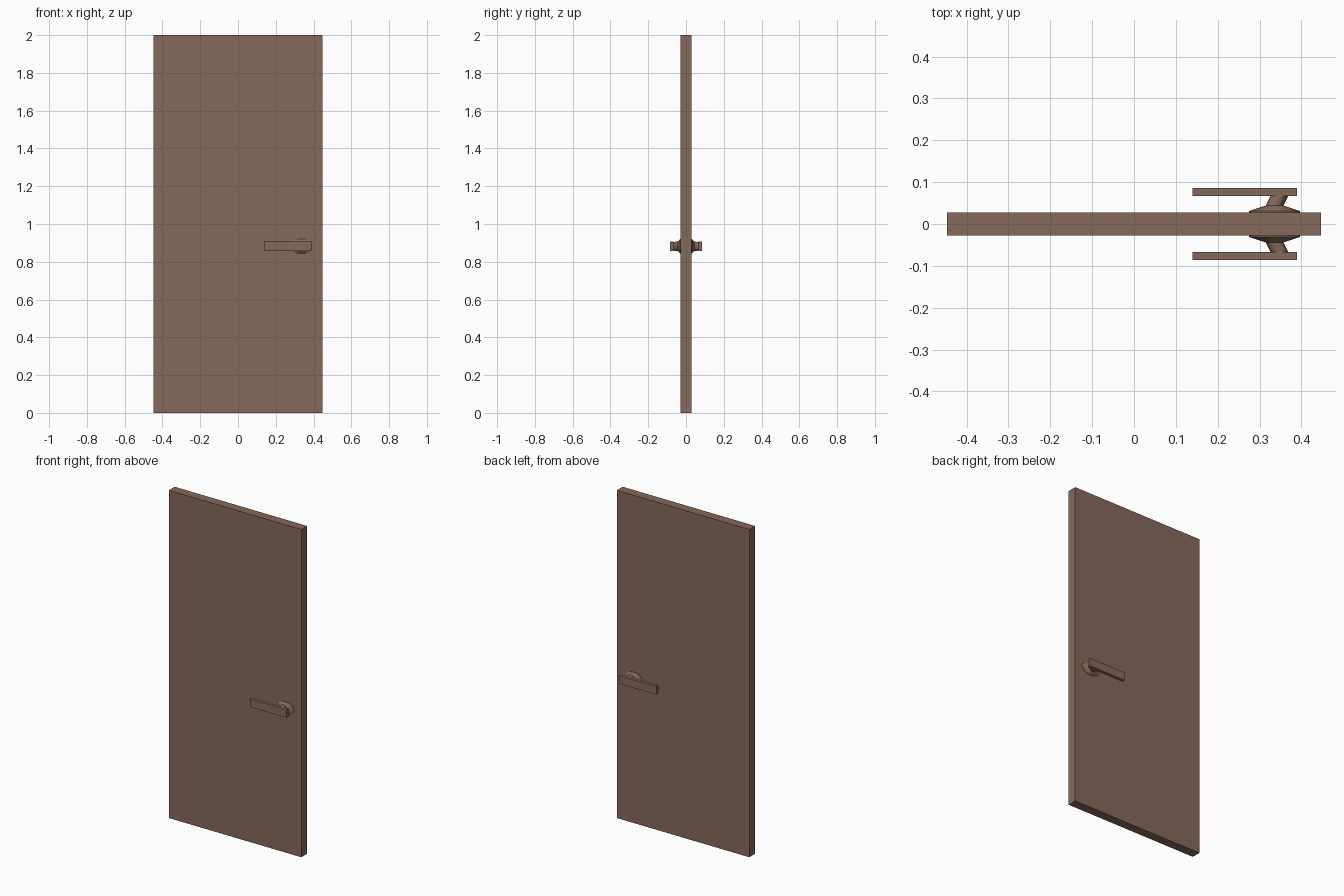
import bpy, bmesh
from math import sin, cos, pi, copysign

if "Cube" in bpy.data.objects:
    bpy.data.objects.remove(bpy.data.objects["Cube"])

wood = bpy.data.materials.new("brown")
wood.diffuse_color = (0.235, 0.14, 0.1, 1)
wood.use_nodes = True
wood.node_tree.nodes["Principled BSDF"].inputs["Base Color"].default_value = wood.diffuse_color
HZ = 0.882  # handle height


def finish(name, bm, smooth=False):
    bmesh.ops.recalc_face_normals(bm, faces=bm.faces[:])
    me = bpy.data.meshes.new(name)
    bm.to_mesh(me)
    bm.free()
    me.materials.append(wood)
    ob = bpy.data.objects.new(name, me)
    bpy.context.collection.objects.link(ob)
    if smooth:
        bpy.ops.object.select_all(action='DESELECT')
        ob.select_set(True)
        bpy.context.view_layer.objects.active = ob
        bpy.ops.object.shade_smooth_by_angle(angle=0.5)
    return ob


def box(name, x0, x1, y0, y1, z0, z1):
    bm = bmesh.new()
    bmesh.ops.create_cube(bm, size=1)
    for v in bm.verts:
        v.co = ((x0 + x1) / 2 + v.co.x * (x1 - x0),
                (y0 + y1) / 2 + v.co.y * (y1 - y0),
                (z0 + z1) / 2 + v.co.z * (z1 - z0))
    return finish(name, bm)


def loft(name, rings, side, n=20):
    # rings: (centre x, y, half width, half height, roundness exponent)
    bm = bmesh.new()
    loops = []
    for cx, y, rx, rz, e in rings:
        loop = []
        for i in range(n):
            a = 2 * pi * i / n
            c, s = cos(a), sin(a)
            loop.append(bm.verts.new((cx + rx * copysign(abs(c) ** e, c), side * y,
                                      HZ + rz * copysign(abs(s) ** e, s))))
        loops.append(loop)
    for a, b in zip(loops, loops[1:]):
        for i in range(n):
            j = (i + 1) % n
            bm.faces.new((a[i], a[j], b[j], b[i]))
    bm.faces.new(loops[0])
    bm.faces.new(loops[-1])
    return finish(name, bm, True)


# Door leaf
box("door_leaf", -0.447, 0.447, -0.028, 0.028, 0, 2)

# Flared rose with slanted neck, and lever bar, on both faces
for side, label in ((-1, "front"), (1, "back")):
    loft(label + "_rose_neck", [
        (0.336, 0.027, 0.061, 0.039, 0.9),
        (0.336, 0.031, 0.061, 0.039, 0.9),
        (0.336, 0.044, 0.021, 0.025, 0.9),
        (0.348, 0.068, 0.021, 0.023, 0.9)], side)
    y0, y1 = sorted((side * 0.067, side * 0.086))
    box(label + "_lever", 0.14, 0.389, y0, y1, HZ - 0.025, HZ + 0.025)
